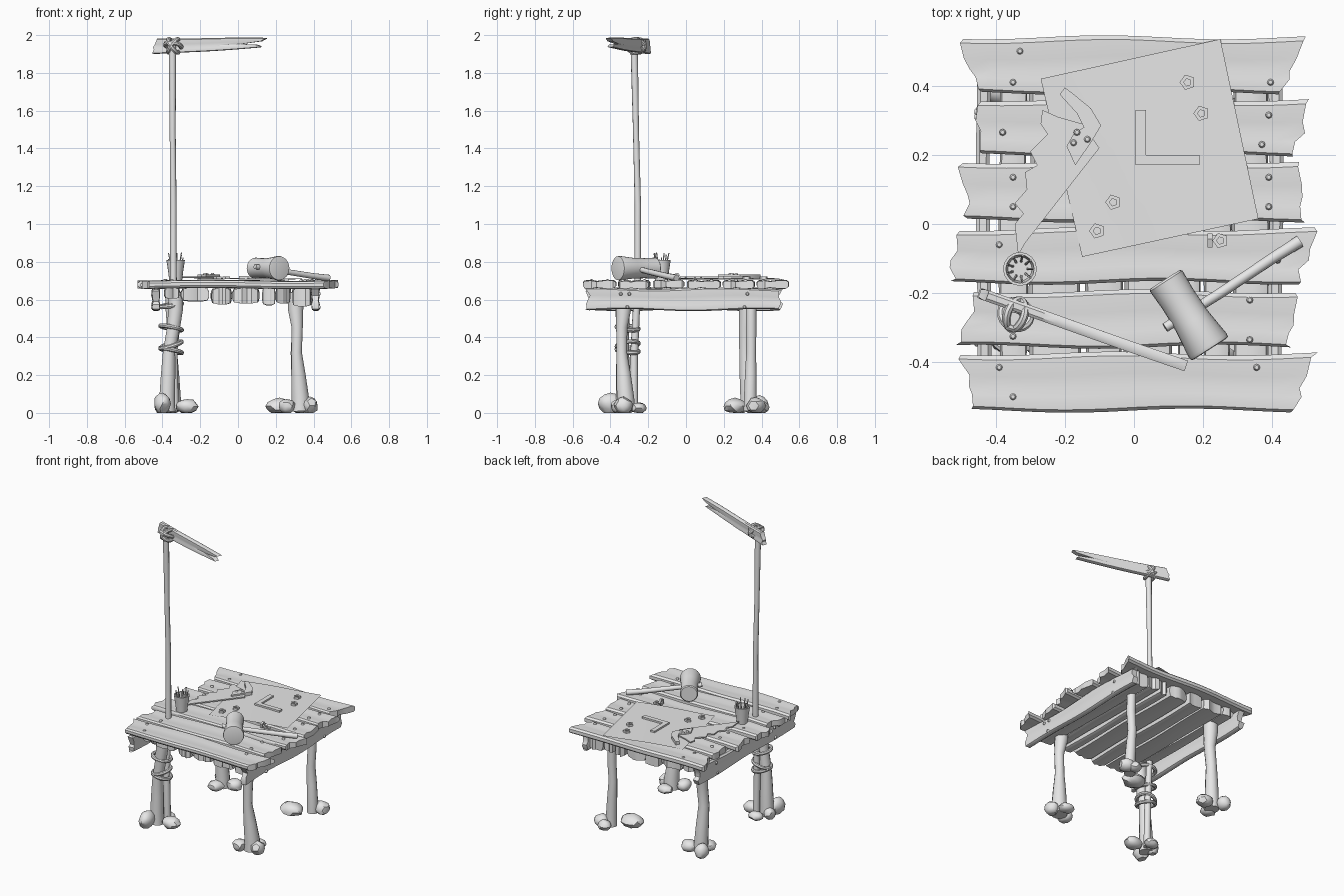
import bpy, bmesh, math, random
from mathutils import Vector, Matrix

random.seed(4)
if "Cube" in bpy.data.objects:
    bpy.data.objects.remove(bpy.data.objects["Cube"])

grey = bpy.data.materials.new("plain_grey")
grey.use_nodes = True
grey.diffuse_color = (0.8, 0.8, 0.8, 1)
grey.node_tree.nodes["Principled BSDF"].inputs["Base Color"].default_value = grey.diffuse_color


def finish(name, bm, matrix=Matrix(), angle=40):
    """Turn a bmesh into a shaded object."""
    bmesh.ops.remove_doubles(bm, verts=bm.verts, dist=0.0001)
    bmesh.ops.recalc_face_normals(bm, faces=bm.faces)
    bm.transform(matrix)
    mesh = bpy.data.meshes.new(name)
    bm.to_mesh(mesh)
    bm.free()
    mesh.shade_smooth()
    mesh.set_sharp_from_angle(angle=math.radians(angle))
    mesh.materials.append(grey)
    obj = bpy.data.objects.new(name, mesh)
    bpy.context.collection.objects.link(obj)


def aimed(loc, direction=(0, 0, 1)):
    return Matrix.Translation(loc) @ Vector(direction).to_track_quat("Z", "Y").to_matrix().to_4x4()


def skin(bm, rings, closed=True):
    """Join neighbouring rings of vertices with quads."""
    for a, b in zip(rings, rings[1:]):
        n = len(a)
        for i in range(n if closed else n - 1):
            j = (i + 1) % n
            bm.faces.new((a[i], a[j], b[j], b[i]))


def lathe(name, profile, sides, loc, direction=(0, 0, 1)):
    """Spin (radius, height) points; start and end on the axis for a solid."""
    bm = bmesh.new()
    rings = []
    for r, z in profile:
        turn = [math.tau * k / sides for k in range(sides)]
        rings.append([bm.verts.new((r * math.cos(t), r * math.sin(t), z)) for t in turn])
    skin(bm, rings)
    finish(name, bm, aimed(loc, direction))


def ring(name, major, minor, loc, direction):
    turn = [math.tau * k / 8 for k in range(9)]
    lathe(name, [(major + minor * math.cos(t), minor * math.sin(t)) for t in turn], 20, loc, direction)


def tube(name, points, radii, sides=10):
    """Round stick through points with a radius at each."""
    bm = bmesh.new()
    pts = [Vector(p) for p in points]
    axis = (pts[-1] - pts[0]).normalized()
    u = axis.orthogonal().normalized()
    v = axis.cross(u)
    rings = []
    for p, r in zip(pts, radii):
        turn = [math.tau * k / sides for k in range(sides)]
        rings.append([bm.verts.new(p + r * (math.cos(t) * u + math.sin(t) * v)) for t in turn])
    skin(bm, rings)
    bm.faces.new(rings[0])
    bm.faces.new(rings[-1])
    finish(name, bm)


ACROSS = (-1, -0.9, -0.45, -0.15, 0.25, 0.85, 1)
GROOVED = (0.4, 0.9, 1, 0.75, 0.95, 1, 0.5)
SLAB = (0.3, 0.85, 1, 1, 1, 0.85, 0.3)


def board(name, length, width, thick, matrix, heights=GROOVED, jag=0.02, wave=0.006, slant=(0, 0), taper=0, tip=None):
    """Weathered board along local X with torn, slanting ends and wavy edges."""
    bm = bmesh.new()
    left = [random.uniform(0, 2 * jag) - v * slant[0] / 2 for v in ACROSS]
    right = tip or [random.uniform(0, 2 * jag) - v * slant[1] / 2 for v in ACROSS]
    phase = random.uniform(0, 6)
    steps, rings = 14, []
    for s in range(steps + 1):
        t = s / steps
        half = width / 2 * (1 - taper * t)
        top, bottom = [], []
        for k, v in enumerate(ACROSS):
            x = -length / 2 + left[k] + t * (length - left[k] - right[k])
            y = half * v + wave * math.sin(9 * x + phase + v)
            z = wave / 2 * math.cos(7 * x + phase)
            top.append(bm.verts.new((x, y, z + heights[k] * thick / 2)))
            bottom.append(bm.verts.new((x, y, z - heights[k] * thick / 2)))
        rings.append(top + bottom[::-1])
    skin(bm, rings)
    for r in (rings[0], rings[-1]):
        for k in range(len(ACROSS) - 1):
            bm.faces.new((r[k], r[k + 1], r[-2 - k], r[-1 - k]))
    finish(name, bm, matrix, 35)


def plate(name, outline, z, thick):
    bm = bmesh.new()
    face = bm.faces.new([bm.verts.new((x, y, z)) for x, y in outline])
    new = bmesh.ops.extrude_face_region(bm, geom=[face])["geom"]
    bmesh.ops.translate(bm, verts=[g for g in new if isinstance(g, bmesh.types.BMVert)], vec=(0, 0, thick))
    finish(name, bm)


def stone(name, x, y, rx, ry, rz):
    """Lumpy stone resting on the ground."""
    bm = bmesh.new()
    bmesh.ops.create_icosphere(bm, subdivisions=2, radius=1)
    for v in bm.verts:
        v.co *= random.uniform(0.9, 1.08)
        v.co = (v.co.x * rx + x, v.co.y * ry + y, max(0.0, v.co.z * rz + rz * 0.85))
    finish(name, bm, angle=35)


# Table top planks: left end, right end, front edge, back edge, slant of both ends
planks = [(-0.52, 0.5, 0.38, 0.54, -0.07, 0.06), (-0.47, 0.52, 0.2, 0.36, 0.01, 0.04),
          (-0.52, 0.51, 0.01, 0.18, -0.025, -0.02), (-0.54, 0.54, -0.17, -0.015, 0.02, 0.05),
          (-0.525, 0.48, -0.355, -0.195, 0.06, 0.02), (-0.51, 0.54, -0.54, -0.375, -0.02, 0.06)]
for x0, x1, y0, y1, a, b in planks:
    # a slanted end swings about its middle, so pull the middle in by half
    x0, x1 = x0 + abs(a) / 2, x1 - abs(b) / 2
    spot = Matrix.Translation(((x0 + x1) / 2, (y0 + y1) / 2, 0.68))
    board("top_plank", x1 - x0, y1 - y0, 0.042, spot, jag=0.014, slant=(-a, b))

# Slats running front to back below the planks: left, right, underside
along_y = Matrix.Rotation(math.pi / 2, 4, "Z")
slats = [(-0.39, -0.31, 0.605), (-0.302, -0.156, 0.59), (-0.142, -0.035, 0.575), (-0.03, 0.112, 0.58),
         (0.13, 0.195, 0.57), (0.2, 0.28, 0.58), (0.285, 0.39, 0.565)]
for x0, x1, low in slats:
    spot = Matrix.Translation(((x0 + x1) / 2, 0.015, (low + 0.662) / 2)) @ along_y
    board("under_slat", 0.95, x1 - x0, 0.662 - low, spot, SLAB, jag=0.012, wave=0.003)

# Side beams standing on edge
on_edge = along_y @ Matrix.Rotation(math.pi / 2, 4, "X")
for x in (-0.435, 0.41):
    board("side_beam", 1.05, 0.115, 0.04, Matrix.Translation((x, -0.01, 0.602)) @ on_edge, jag=0.014)

# Nails in planks and beams
dome = [(0, -0.004), (0.01, -0.004), (0.0095, 0.003), (0.006, 0.007), (0, 0.008)]
nails = [(-0.33, 0.5), (-0.35, 0.41), (0.395, 0.41), (-0.38, 0.265), (0.37, 0.23), (0.39, 0.315),
         (-0.35, 0.135), (0.39, 0.135), (0.39, 0.05), (-0.35, 0.05), (-0.39, -0.06), (0.415, -0.105),
         (0.335, -0.22), (0.335, -0.335), (-0.35, -0.325), (-0.39, -0.415), (0.355, -0.415), (-0.35, -0.5)]
for x, y in nails:
    lathe("plank_nail", dome, 8, (x, y, 0.7))
for y, z in [(-0.345, 0.63), (-0.3, 0.63), (0.325, 0.63), (-0.31, 0.56), (0.31, 0.56)]:
    lathe("beam_nail", dome, 8, (0.429, y, z), (1, 0, 0))
    lathe("beam_nail", dome, 8, (-0.454, y, z), (-1, 0, 0))

# Crooked legs: foot, knee, top, then thickness at the foot, knee and top
legs = {"front_right_leg": [(-0.375, -0.33), (-0.365, -0.335), (-0.33, -0.335), 0.045, 0.034, 0.04],
        "front_left_leg": [(0.33, -0.32), (0.31, -0.34), (0.305, -0.33), 0.05, 0.029, 0.042],
        "back_left_leg": [(0.32, 0.34), (0.305, 0.345), (0.31, 0.345), 0.036, 0.027, 0.028],
        "back_right_leg": [(-0.345, 0.33), (-0.355, 0.315), (-0.34, 0.325), 0.046, 0.034, 0.045]}
for name, ((ax, ay), (bx, by), (cx, cy), foot, knee, top) in legs.items():
    path = [(ax, ay, 0.01), (ax, ay, 0.08), ((ax + bx) / 2, (ay + by) / 2, 0.2), (bx, by, 0.32),
            ((bx + cx) / 2 + 0.006, by, 0.45), (cx, cy, 0.55), (cx, cy, 0.64)]
    tube(name, path, (foot, foot * 0.95, (foot + knee) / 2, knee, knee * 1.05, top, top), 12)

# Stones packed round the feet: x, y, then three radii
stones = [(-0.4, -0.4, 0.045, 0.065, 0.058), (-0.27, -0.33, 0.06, 0.05, 0.04),
          (-0.35, -0.25, 0.05, 0.04, 0.03), (-0.41, -0.31, 0.035, 0.04, 0.04),
          (0.26, -0.35, 0.045, 0.05, 0.04), (0.38, -0.33, 0.045, 0.05, 0.045), (0.33, -0.25, 0.05, 0.045, 0.03),
          (0.22, 0.26, 0.08, 0.065, 0.042), (0.37, 0.37, 0.05, 0.05, 0.045), (0.33, 0.4, 0.045, 0.04, 0.035),
          (-0.27, 0.35, 0.055, 0.05, 0.04), (-0.39, 0.39, 0.045, 0.05, 0.05), (-0.36, 0.28, 0.05, 0.055, 0.035)]
for s in stones:
    stone("foot_stone", *s)

# Tall pole lashed to a leg
tube("pole", [(-0.335, -0.275, 0.01), (-0.34, -0.275, 0.3), (-0.342, -0.255, 0.7), (-0.342, -0.255, 1.1),
              (-0.346, -0.265, 1.5), (-0.347, -0.275, 1.97)], (0.022, 0.021, 0.018, 0.017, 0.016, 0.02))
for z, lean in [(0.33, 0.2), (0.36, -0.3), (0.45, 0.2), (0.57, -0.15)]:
    ring("leg_rope", 0.058, 0.012, (-0.354, -0.309, z), (lean, lean / 2, 1))

# Split crossbar with its rope knot
bar = Vector((0.6, -0.21, 0.02)).normalized()
side = bar.cross(Vector((0, 0, 1))).normalized()
turn = Matrix((bar, side.cross(bar), side)).transposed().to_4x4()
board("crossbar", 0.64, 0.085, 0.032, Matrix.Translation((-0.15, -0.305, 1.95)) @ turn,
      wave=0.002, taper=0.4, tip=[0.04, 0.03, 0.05, 0.14, 0.03, 0, 0.01])
knot = Vector((-0.342, -0.262, 1.943))
for aim in [(1, -0.35, 0.75), (1, -0.35, -0.75), (0.2, 0.4, 1)]:
    ring("knot_rope", 0.043, 0.012, knot, aim)

# Parchment sheet, gently rippled
bm = bmesh.new()
corners = [Vector(c) for c in ((-0.15, -0.095, 0), (0.36, 0.015, 0), (-0.27, 0.42, 0), (0.25, 0.535, 0))]
rows = []
for j in range(11):
    a, b = corners[0].lerp(corners[2], j / 10), corners[1].lerp(corners[3], j / 10)
    row = [a.lerp(b, i / 10) for i in range(11)]
    rows.append([bm.verts.new((p.x, p.y, 0.71 + 0.003 * math.sin(9 * p.x + 5 * p.y))) for p in row])
skin(bm, rows, closed=False)
bmesh.ops.solidify(bm, geom=bm.faces[:], thickness=0.005)
finish("parchment", bm)

# Carpenter square, saw blade and saw handle
plate("carpenter_square", [(0.005, 0.17), (0.19, 0.17), (0.19, 0.2), (0.035, 0.2), (0.035, 0.33), (0.005, 0.33)],
      0.706, 0.018)
plate("saw_blade", [(-0.335, -0.09), (-0.315, -0.055), (-0.1, 0.22), (-0.15, 0.29), (-0.22, 0.31), (-0.265, 0.33),
                    (-0.27, 0.29), (-0.25, 0.26), (-0.3, 0.21), (-0.28, 0.17), (-0.315, 0.15), (-0.31, 0.1),
                    (-0.345, 0.06), (-0.32, 0.03), (-0.345, 0)], 0.715, 0.008)
plate("saw_handle", [(-0.2, 0.395), (-0.18, 0.38), (-0.125, 0.335), (-0.095, 0.285), (-0.125, 0.235),
                     (-0.17, 0.17), (-0.195, 0.225), (-0.175, 0.26), (-0.145, 0.28), (-0.165, 0.32),
                     (-0.215, 0.375)], 0.711, 0.022)
for x, y in [(-0.175, 0.235), (-0.165, 0.265), (-0.135, 0.245)]:
    lathe("saw_rivet", dome, 8, (x, y, 0.733))

# Five sided nuts
nut = [(0.011, 0), (0.023, 0), (0.023, 0.014), (0.011, 0.014), (0.011, 0)]
for x, y in [(0.155, 0.41), (0.195, 0.32), (-0.06, 0.063), (-0.107, -0.02), (0.25, -0.048)]:
    lathe("nut", nut, 5, (x, y, 0.709 if x < 0.25 else 0.698))
lathe("standing_nut", nut, 5, (0.213, -0.05, 0.72), (1, 0, 0))

# Cup of loose nails
lathe("cup", [(0, 0), (0.034, 0), (0.04, 0.05), (0.049, 0.11), (0.041, 0.11), (0.035, 0.06), (0, 0.06)],
      16, (-0.33, -0.13, 0.699))
for k in range(9):
    t = math.tau * k / 9
    out = Vector((math.cos(t), math.sin(t), 0))
    base = Vector((-0.33, -0.13, 0.75)) + out * 0.02
    tube("loose_nail", [base, base + out * 0.02 + Vector((0, 0, random.uniform(0.06, 0.1)))], (0.004, 0.003), 5)

# Mallet lying on the planks
head = Vector((0.22, -0.362, 0.766)) - Vector((0.09, -0.16, 0.766))
size = head.length
lathe("mallet_head", [(0, 0), (0.05, 0), (0.056, 0.006), (0.053, size * 0.3), (0.055, size * 0.6),
                      (0.065, size - 0.012), (0.063, size - 0.002), (0.055, size), (0, size)],
      24, (0.09, -0.16, 0.766), head)
tube("mallet_handle", [(0.09, -0.3, 0.775), (0.25, -0.2, 0.748), (0.4, -0.1, 0.724), (0.48, -0.05, 0.714)],
     (0.014, 0.015, 0.016, 0.018))
